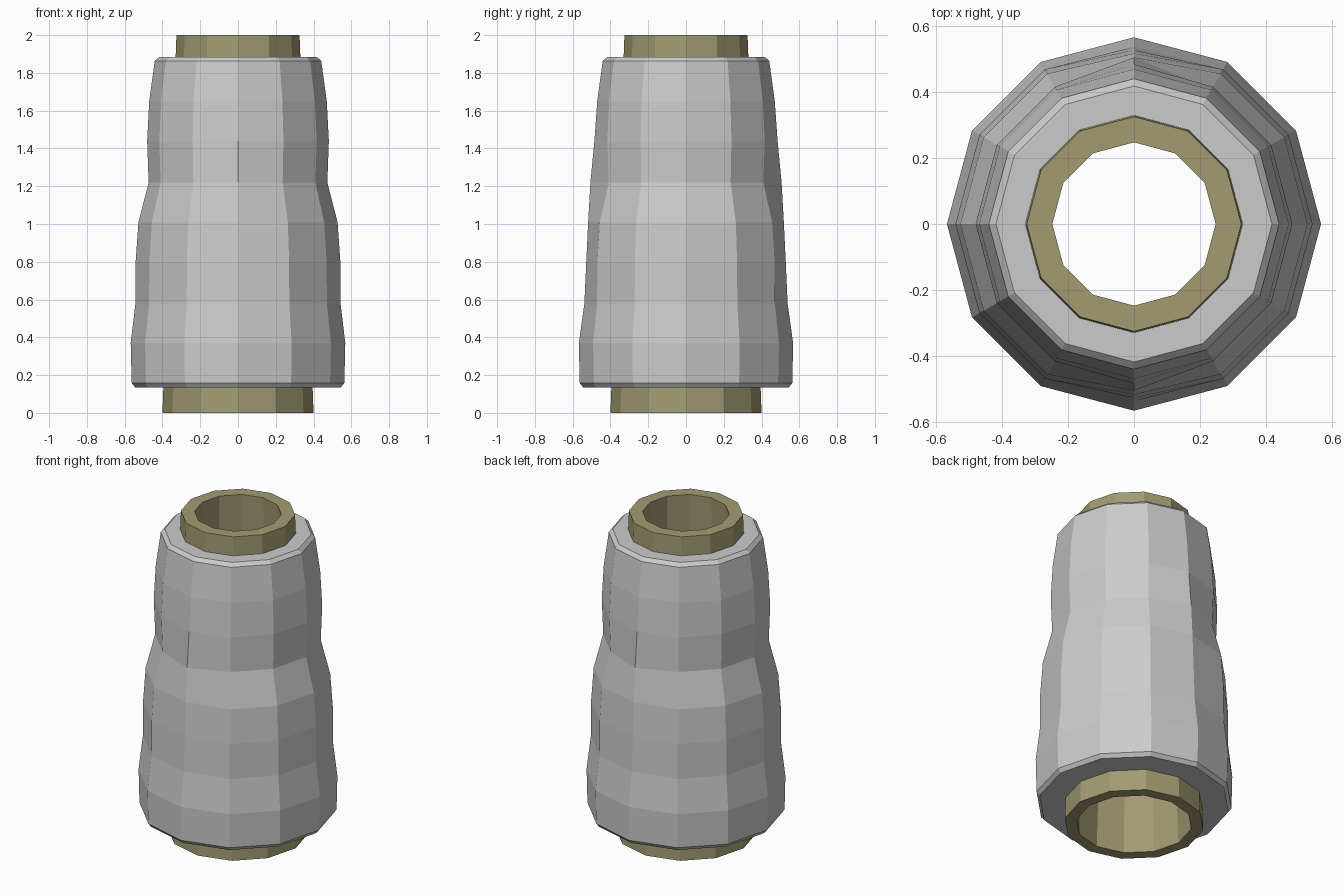
import bpy, bmesh, math

if "Cube" in bpy.data.objects:
    bpy.data.objects.remove(bpy.data.objects["Cube"])

SIDES = 12

def lathe(name, loops, color=None):
    """Closed ring solid: loops is a list of (z, radius_function(angle index))."""
    bm = bmesh.new()
    rings = []
    for z, rad in loops:
        ring = []
        for i in range(SIDES):
            a = 2 * math.pi * i / SIDES
            r = rad(i)
            ring.append(bm.verts.new((r * math.cos(a), r * math.sin(a), z)))
        rings.append(ring)
    for k in range(len(rings)):
        lo, hi = rings[k], rings[(k + 1) % len(rings)]
        for i in range(SIDES):
            j = (i + 1) % SIDES
            bm.faces.new((lo[i], lo[j], hi[j], hi[i]))
    bmesh.ops.recalc_face_normals(bm, faces=bm.faces)
    mesh = bpy.data.meshes.new(name)
    bm.to_mesh(mesh)
    bm.free()
    ob = bpy.data.objects.new(name, mesh)
    bpy.context.collection.objects.link(ob)
    if color:
        mat = bpy.data.materials.new(name + "_material")
        mat.diffuse_color = color
        mat.use_nodes = True
        mat.node_tree.nodes["Principled BSDF"].inputs["Base Color"].default_value = mat.diffuse_color
        mesh.materials.append(mat)
    return ob

def const(r):
    return lambda i: r

# Tapered hollow core
lathe("spool_core", [(0, const(0.40)), (2, const(0.326)),
                     (2, const(0.248)), (0, const(0.33))],
      (0.36, 0.33, 0.17, 1))

# Wound thread: height, radius on the wavy sides, radius at front and back
profile = [(0.135, 0.545, 0.545), (0.158, 0.563, 0.563), (0.37, 0.568, 0.567),
           (0.58, 0.543, 0.538), (0.80, 0.542, 0.528), (1.01, 0.527, 0.518),
           (1.22, 0.473, 0.506), (1.44, 0.481, 0.485), (1.65, 0.470, 0.470),
           (1.862, 0.441, 0.441), (1.883, 0.419, 0.419)]

def wound(side, front):
    return lambda i: front if i in (3, 9) else side

loops = [(0.135, const(0.385))]
loops += [(z, wound(s, f)) for z, s, f in profile]
loops += [(1.883, const(0.32))]
lathe("thread_winding", loops)
